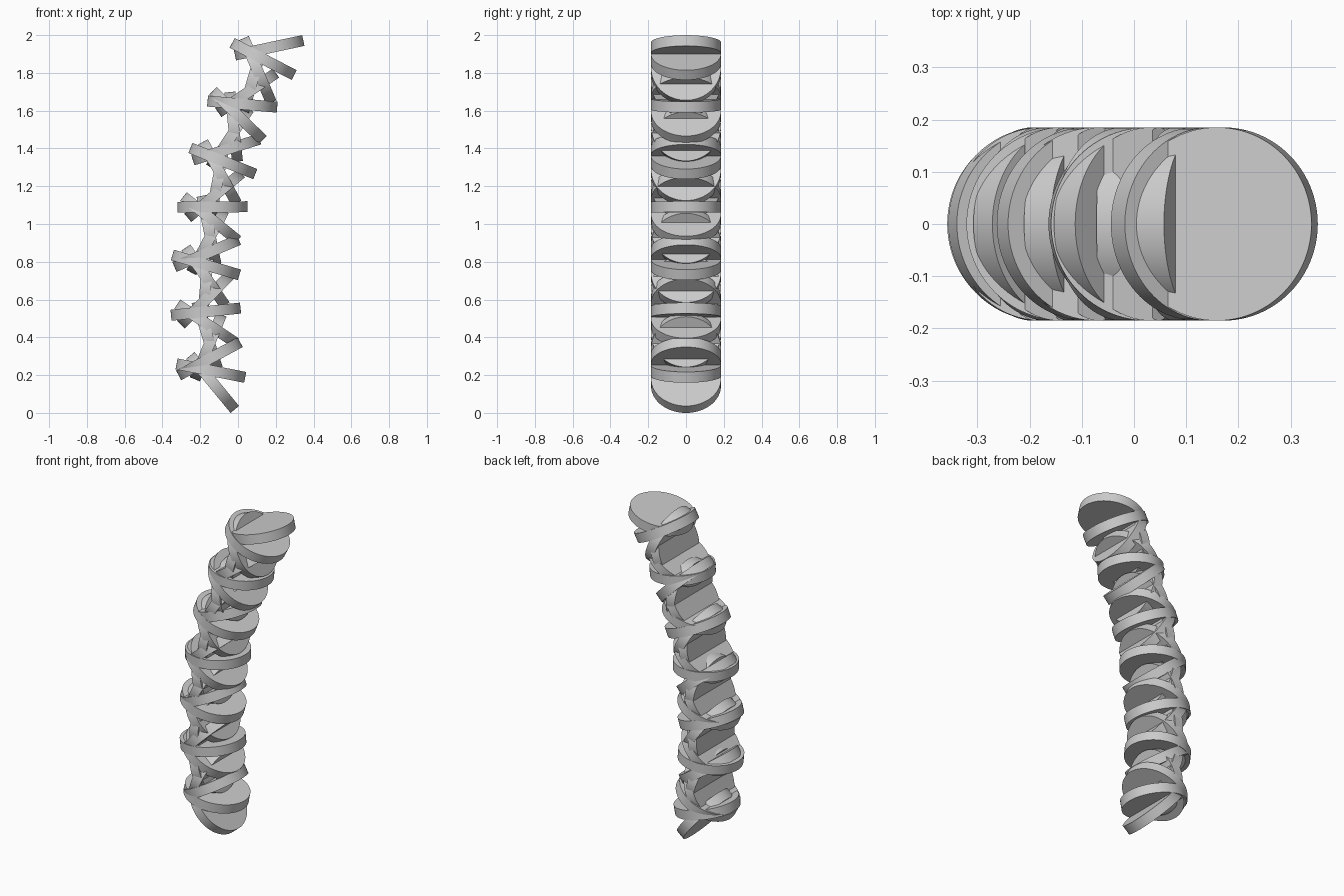
import bpy, math

if "Cube" in bpy.data.objects:
    bpy.data.objects.remove(bpy.data.objects["Cube"])

RADIUS = 0.185
THICK = 0.058
COUNT = 30

grey = bpy.data.materials.new("light grey")
grey.diffuse_color = (0.6, 0.6, 0.6, 1.0)
grey.use_nodes = True
grey.node_tree.nodes["Principled BSDF"].inputs["Base Color"].default_value = grey.diffuse_color


def spine_point(i):
    """Gently bowed centre line that leans to +x at the top."""
    k = 0.000766 if i > 8 else 0.0006
    x = -0.173 + k * (i - 8) ** 2
    z = 0.161 + 0.0611 * i + 0.00006 * i * (COUNT - 1 - i)
    return x, 0.0, z


# Stack of interpenetrating discs, each tilted a constant step further about y
for i in range(COUNT):
    tilt = math.radians(-50.5 + (62.5 + 1080) / (COUNT - 1) * i)
    bpy.ops.mesh.primitive_cylinder_add(
        vertices=96, radius=RADIUS, depth=THICK,
        location=spine_point(i), rotation=(0, -tilt, 0))
    disc = bpy.context.object
    disc.name = f"tilted_disc_{i + 1:02d}"
    disc.data.materials.append(grey)
    bpy.ops.object.shade_smooth_by_angle(angle=math.radians(30))
